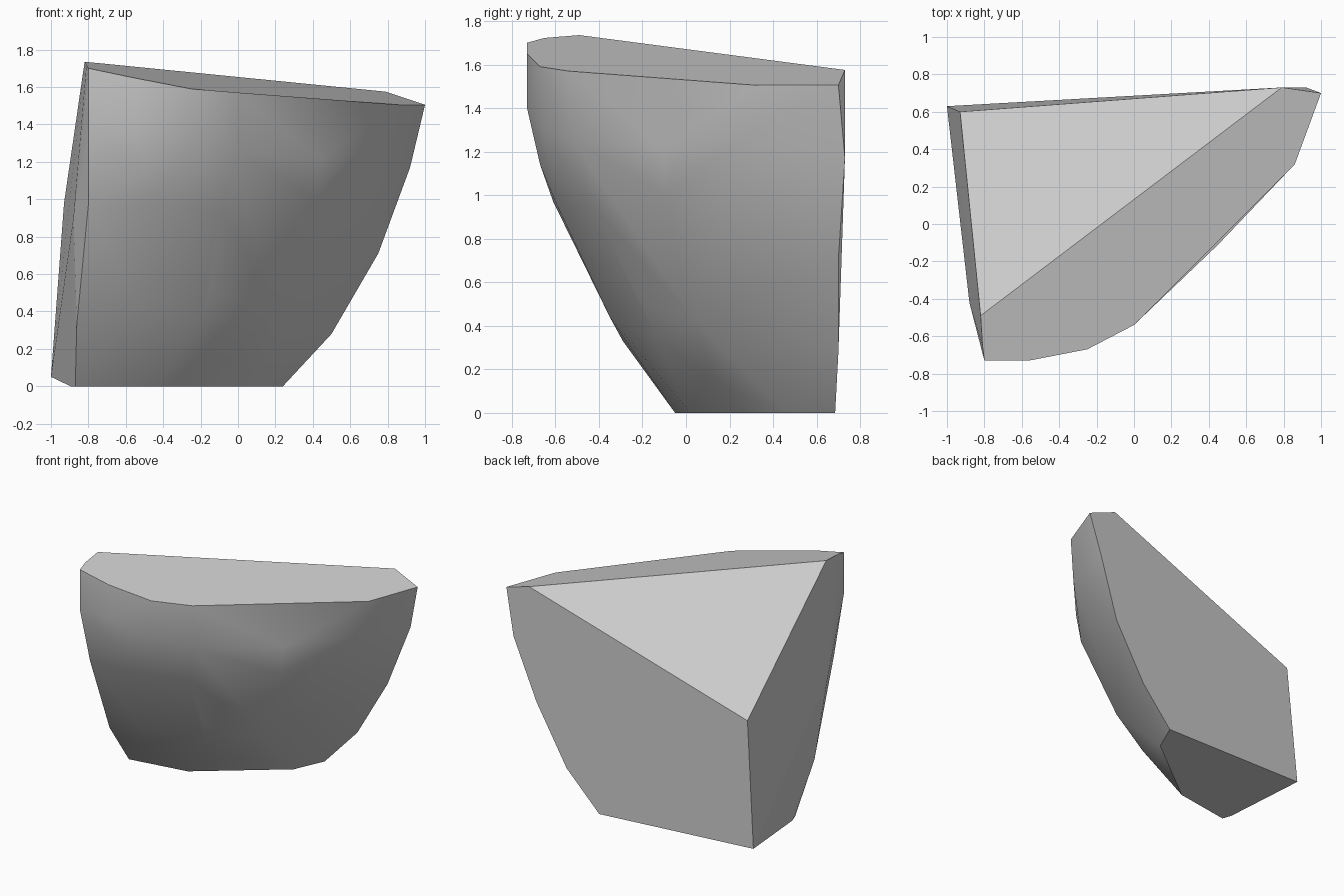
import bpy
import bmesh

cube = bpy.data.objects.get("Cube")
if cube:
    bpy.data.objects.remove(cube, do_unlink=True)

# Single stone colour
stone = bpy.data.materials.new("stone_grey")
stone.use_nodes = True
grey = (0.6, 0.6, 0.6, 1)
stone.diffuse_color = grey
stone.node_tree.nodes["Principled BSDF"].inputs["Base Color"].default_value = grey

# Corners of the flat broken faces
top_rim = [(-.82, -.49, 1.735), (-.81, -.65, 1.722), (-.80, -.73, 1.70), (-.56, -.73, 1.65),
           (-.25, -.67, 1.59), (0, -.54, 1.57), (.86, .32, 1.505), (1, .70, 1.505), (.79, .73, 1.575)]
back_edge = [(-.93, .60, .98), (-1, .63, .05), (.92, .73, 1.17), (.75, .70, .71), (.5, .70, .28)]
left_side = [(-.80, -.73, 1.4), (-.80, -.61, .97), (-.862, -.29, .33), (-.88, -.42, .9)]
base_rim = [(-.895, .02, 0), (-.87, -.05, 0), (-.43, .02, 0), (.14, .46, 0), (.24, .685, 0)]
# Worn, rounded front
bulge = [(.77, .24, 1.25), (.45, -.11, 1.22), (.42, -.09, 1.0), (.2, .045, .42), (0, .10, .17),
         (-.2, -.14, .35), (-.15, -.2, .5), (-.1, -.43, .95), (0, -.52, 1.25), (-.25, -.65, 1.3),
         (-.56, -.73, 1.4), (-.5, -.67, 1.14), (-.5, -.6, .97), (-.55, -.35, .44)]


def side(n):
    """Name the broken face a normal belongs to; None is the rounded front."""
    if n.z > .5:
        return "slope" if n.y > .2 else "top"
    if n.z < -.85:
        return "base"
    if n.y > .75:
        return "back"
    if n.x < -.75:
        return "left"
    return None


# Solid chunk
bm = bmesh.new()
for p in top_rim + back_edge + left_side + base_rim + bulge:
    bm.verts.new(p)
hull = bmesh.ops.convex_hull(bm, input=bm.verts[:])
unused = {g for g in hull["geom_interior"] + hull["geom_unused"] if isinstance(g, bmesh.types.BMVert)}
bmesh.ops.delete(bm, geom=list(unused), context="VERTS")
bmesh.ops.recalc_face_normals(bm, faces=bm.faces[:])

# Merge the flat broken sides; the folded left side keeps its facets
flat_sides = {"slope", "top", "base", "back"}
inner = []
for e in bm.edges:
    names = {side(f.normal) for f in e.link_faces}
    if len(names) == 1 and names <= flat_sides:
        inner.append(e)
for f in bm.faces:
    f.smooth = side(f.normal) is None
bmesh.ops.dissolve_edges(bm, edges=inner, use_verts=False)
for e in bm.edges:
    e.smooth = all(f.smooth for f in e.link_faces)

mesh = bpy.data.meshes.new("rock_chunk")
bm.to_mesh(mesh)
bm.free()
mesh.materials.append(stone)
rock = bpy.data.objects.new("rock_chunk", mesh)
bpy.context.collection.objects.link(rock)
